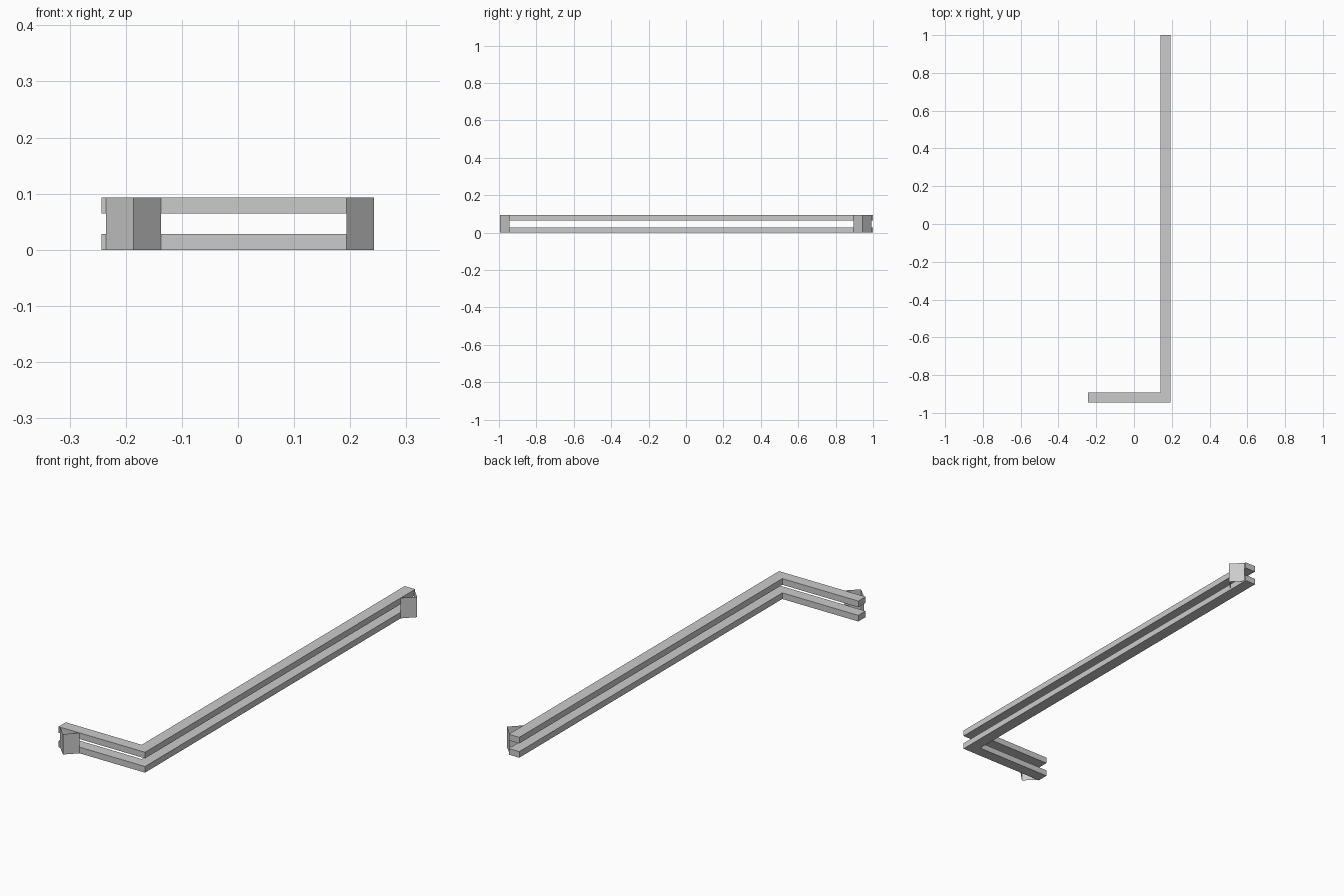
import bpy
import bmesh

cube = bpy.data.objects.get("Cube")
if cube:
    bpy.data.objects.remove(cube, do_unlink=True)

HEIGHT = 0.093
RAIL = 0.028

grey = bpy.data.materials.new("light grey")
grey.use_nodes = True
colour = (0.6, 0.6, 0.6, 1)
grey.diffuse_color = colour
grey.node_tree.nodes["Principled BSDF"].inputs["Base Color"].default_value = colour


def extrude_outline(name, points, bottom, top, closed=True):
    """Raise a counter-clockwise outline; an open outline gives bare sheets."""
    bm = bmesh.new()
    low = [bm.verts.new((x, y, bottom)) for x, y in points]
    high = [bm.verts.new((x, y, top)) for x, y in points]
    count = len(points)
    for i in range(count if closed else count - 1):
        j = (i + 1) % count
        bm.faces.new((low[i], low[j], high[j], high[i]))
    if closed:
        bm.faces.new(high)
        bm.faces.new(low[::-1])
    mesh = bpy.data.meshes.new(name)
    bm.to_mesh(mesh)
    bm.free()
    mesh.materials.append(grey)
    obj = bpy.data.objects.new(name, mesh)
    bpy.context.collection.objects.link(obj)
    return obj


# Two L-shaped rails, one above the other
corner = [(-0.243, -0.945), (0.193, -0.945), (0.193, 1.0),
          (0.14, 1.0), (0.14, -0.893), (-0.243, -0.893)]
extrude_outline("lower_rail", corner, 0, RAIL)
extrude_outline("upper_rail", corner, HEIGHT - RAIL, HEIGHT)

# Open folded clips on the outer side of each rail end
extrude_outline("front_clip", [(-0.235, -0.945), (-0.186, -0.994), (-0.137, -0.945)],
                0, HEIGHT, closed=False)
extrude_outline("back_clip", [(0.193, 0.895), (0.242, 0.944), (0.193, 0.993)],
                0, HEIGHT, closed=False)
